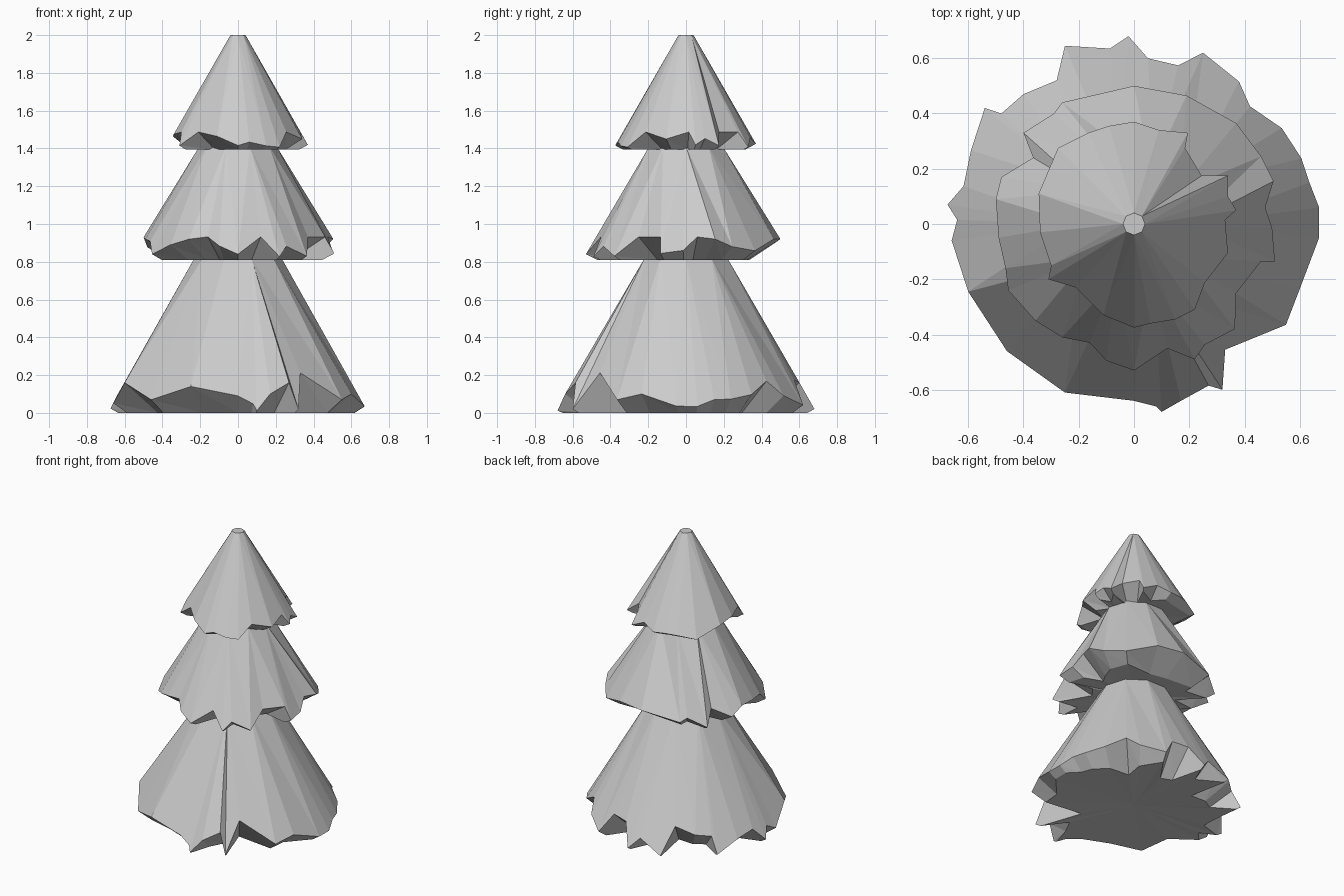
import bpy, bmesh, math

# Jagged rim outlines seen from above: x, y and, where the rim bulges off the cone, its lift
LOW = [(.67, .06), (.635, .15), (.606, .238), (.535, .347), (.42, .426), (.38, .516),
       (.25, .62), (.16, .574), (.05, .60), (-.02, .68), (-.087, .635), (-.25, .645),
       (-.28, .52), (-.40, .47), (-.48, .40), (-.54, .42), (-.59, .267), (-.617, .137),
       (-.675, .07), (-.64, .015), (-.66, -.06), (-.60, -.245, .16), (-.46, -.46, .07),
       (-.25, -.61, .14), (0, -.64, .09), (.08, -.66), (.10, -.68), (.17, -.64, .10),
       (.27, -.585, .16), (.32, -.60, .02), (.33, -.455), (.55, -.365, .07),
       (.60, -.235, .10), (.67, -.05)]
MID = [(.5, -.015, .05), (.475, .06), (.505, .155, .11), (.46, .245, .07), (.37, .365),
       (.19, .465, .11), (0, .5, .11), (-.26, .44, .07), (-.29, .40), (-.40, .33, .03),
       (-.365, .24), (-.48, .17), (-.5, .09, .12), (-.49, -.05, .11), (-.465, -.16),
       (-.455, -.24, .03), (-.357, -.35, .08), (-.26, -.41), (-.16, -.43),
       (-.10, -.495), (0, -.53), (.12, -.45), (.22, -.49), (.256, -.437), (.365, -.38, .02),
       (.37, -.25), (.46, -.135), (.51, -.135)]
TOP = [(.33, .015), (.37, .05), (.34, .10), (.34, .175, .02), (.245, .175), (.185, .275),
       (.195, .33), (.09, .34), (0, .37), (-.09, .355), (-.165, .33), (-.275, .275),
       (-.345, .11, .07), (-.34, -.03), (-.30, -.15), (-.31, -.20, .02), (-.21, -.23),
       (-.11, -.33), (0, -.375), (.06, -.36), (.15, -.345), (.22, -.31), (.256, -.213),
       (.34, -.105)]


def tier(name, outline, z0, z1, r_top, r_max, max_lift, sides):
    """Faceted cone whose rim rises in the notches, with a pleated underside."""
    bm = bmesh.new()
    crown, rim, under = [], [], []
    slope = (z1 - z0) / (r_max - r_top)
    step = 2 * math.pi / sides
    for x, y, *given in outline:
        r = math.hypot(x, y)
        lift = given[0] if given else .012 + min(max_lift, max(0, r_max - r) * slope)
        # the crown has few sides, so several rim points share a corner
        a = round(math.atan2(y, x) / step) * step
        crown.append(bm.verts.new((math.cos(a) * r_top, math.sin(a) * r_top, z1)))
        rim.append(bm.verts.new((x, y, z0 + lift)))
        # notches fold far under, tips stay at the edge
        k = .98 - .34 * lift / max_lift
        under.append(bm.verts.new((x * k, y * k, z0)))
    centre = bm.verts.new((0, 0, z0 + .015))
    n = len(rim)
    for i in range(n):
        j = (i + 1) % n
        bm.faces.new((crown[i], rim[i], rim[j]))
        if (crown[i].co - crown[j].co).length > 1e-4:
            bm.faces.new((crown[i], rim[j], crown[j]))
        bm.faces.new((rim[i], under[i], under[j]))
        bm.faces.new((rim[i], under[j], rim[j]))
        bm.faces.new((under[i], centre, under[j]))
    bmesh.ops.remove_doubles(bm, verts=crown, dist=1e-4)
    bmesh.ops.holes_fill(bm, edges=[e for e in bm.edges if e.is_boundary], sides=0)
    bmesh.ops.recalc_face_normals(bm, faces=bm.faces[:])
    mesh = bpy.data.meshes.new(name)
    bm.to_mesh(mesh)
    bm.free()
    bpy.context.collection.objects.link(bpy.data.objects.new(name, mesh))


# Three stacked foliage tiers
tier("lower_branches", LOW, 0, .82, .23, .685, .20, 10)
tier("middle_branches", MID, .81, 1.41, .205, .54, .11, 10)
tier("upper_branches", TOP, 1.395, 2.0, .04, .38, .08, 8)
